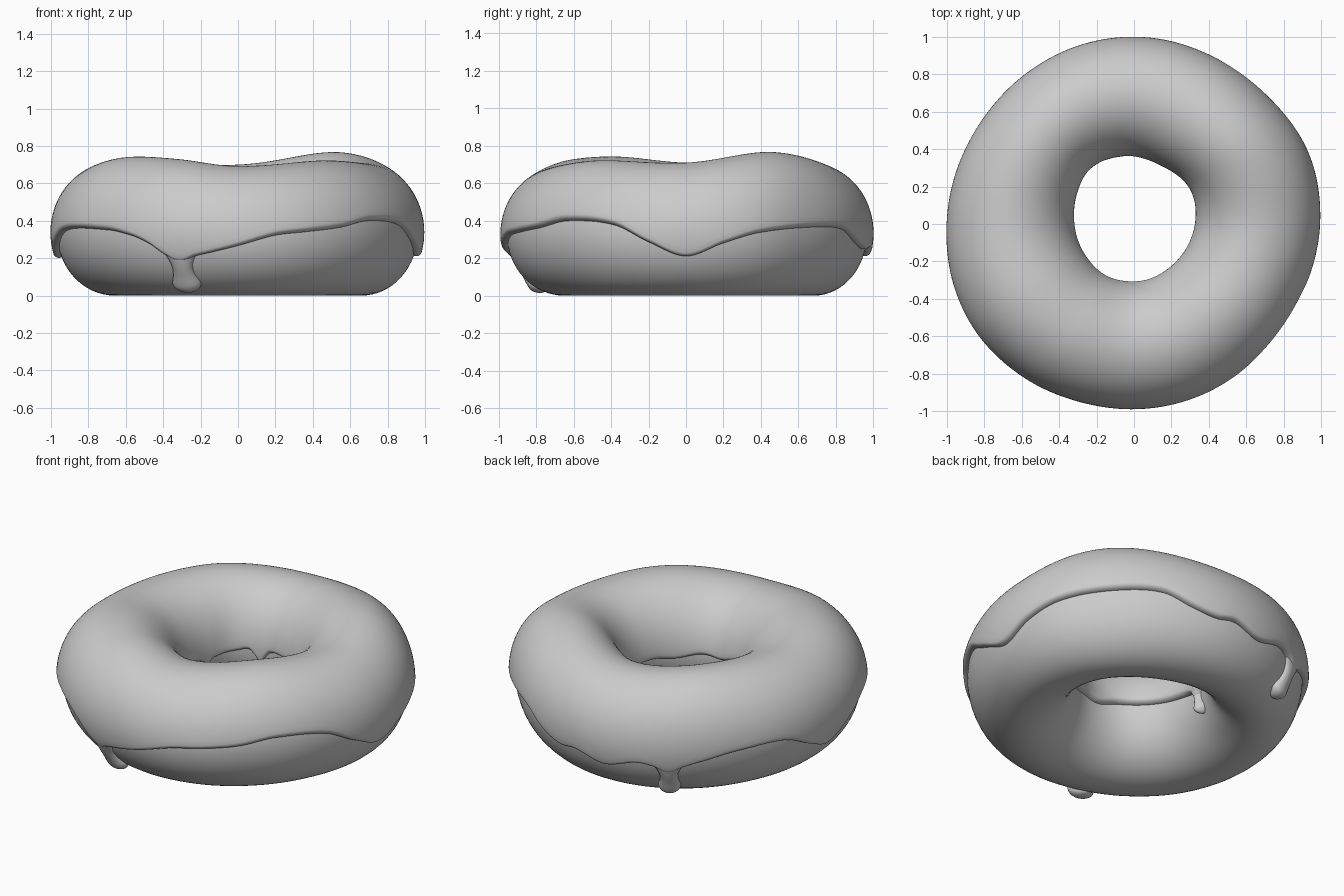
import bpy
from math import sin, cos, asin, pi, radians, sqrt, exp

if "Cube" in bpy.data.objects:
    bpy.data.objects.remove(bpy.data.objects["Cube"])

T = 0.035          # icing thickness
COLS = 360


def ring_curve(keys):
    """Smooth periodic curve through (degrees, value) keys."""
    k = sorted((a % 360, v) for a, v in keys)
    n = len(k)

    def key(i):
        a, v = k[i % n]
        return a + 360 * (i // n), v

    def slope(i):
        (a0, v0), (a1, v1) = key(i - 1), key(i + 1)
        return (v1 - v0) / (a1 - a0)

    def f(deg):
        deg %= 360
        i = max([j for j in range(n) if k[j][0] <= deg], default=-1)
        (a0, v0), (a1, v1) = key(i), key(i + 1)
        h = a1 - a0
        t = (deg - a0) / h
        return ((2*t**3 - 3*t*t + 1) * v0 + (t**3 - 2*t*t + t) * h * slope(i)
                + (3*t*t - 2*t**3) * v1 + (t**3 - t*t) * h * slope(i + 1))
    return f


# Lumpy ring measurements (icing surface), by angle from +x
outer_r = ring_curve([(0, .995), (22, 1.008), (44, .99), (64, .99), (85, 1.0), (105, 1.0),
                      (127, .99), (148, .985), (177, 1.0), (211, 1.025), (235, 1.01),
                      (253, .995), (272, .99), (291, .985), (315, .975), (338, .975)])
hole_r = ring_curve([(0, .325), (32, .352), (66, .343), (101, .367), (129, .375), (152, .345),
                     (180, .317), (212, .307), (240, .31), (271, .305), (310, .30), (340, .31)])
top_z = ring_curve([(0, .71), (41, .767), (90, .70), (135, .72), (180, .71),
                    (213, .742), (240, .73), (270, .692), (315, .722)])
# Height of the icing's lower edge, outside and in the hole
edge_out = ring_curve([(0, .20), (12, .275), (24, .335), (45, .365), (60, .355), (70, .28),
                       (79, .24), (86, .25), (97, .20), (108, .245), (114, .23), (119, .19),
                       (124, .23), (130, .265), (142, .315), (160, .325), (172, .235), (180, .19),
                       (189, .26), (203, .35), (225, .35), (235, .315), (241, .27), (246, .21),
                       (251, .17), (256, .20), (261, .22), (270, .26), (282, .32), (292, .34),
                       (305, .365), (318, .405), (336, .38), (348, .28)])
edge_in = ring_curve([(0, .33), (45, .35), (80, .345), (97, .34), (102, .30), (106, .26),
                      (110, .30), (116, .34), (125, .33), (140, .315), (149, .30), (155, .26),
                      (161, .31), (178, .34), (215, .36), (245, .365), (266, .335), (288, .345),
                      (315, .315), (338, .33)])


def section(deg):
    ro, ri = outer_r(deg) - T, hole_r(deg) + T
    b = (top_z(deg) - T) / 2
    return (ro + ri) / 2, (ro - ri) / 2, b


def surf(deg, phi, t=0.0):
    """Point on the dough pushed out by t."""
    c, a, b = section(deg)
    r = c + (a + t) * cos(phi)
    th = radians(deg)
    return (r * cos(th), r * sin(th), max(0.0, b + (b + t) * sin(phi)))


def phi_at(deg, z, inside):
    b = section(deg)[2]
    p = asin(max(-1, min(1, (z - b) / (b + T))))
    return pi - p if inside else p


def grid_object(name, rows, close_rows=False, caps=False):
    """Skin rows of points; every row is a closed loop."""
    m, n = len(rows), len(rows[0])
    verts = [p for row in rows for p in row]
    faces = [(i * n + j, i * n + (j + 1) % n, ((i + 1) % m) * n + (j + 1) % n, ((i + 1) % m) * n + j)
             for i in range(m if close_rows else m - 1) for j in range(n)]
    if caps:
        faces += [tuple(range(n))[::-1], tuple(range((m - 1) * n, m * n))]
    me = bpy.data.meshes.new(name)
    me.from_pydata(verts, [], faces)
    me.polygons.foreach_set("use_smooth", [True] * len(me.polygons))
    me.update()
    ob = bpy.data.objects.new(name, me)
    bpy.context.collection.objects.link(ob)
    return ob


degs = [360 * i / COLS for i in range(COLS)]

# Dough ring
grid_object("dough", [[surf(d, 2 * pi * j / 64) for d in degs] for j in range(64)], True)

# Icing sheet with rounded lower edges
D, E, M = 0.08, 6, 48
columns = []
for d in degs:
    po, pi_ = phi_at(d, edge_out(d), False), phi_at(d, edge_in(d), True)
    roll = [(D * (1 - cos(pi / 2 * k / E)), -0.006 + (T + 0.006) * sin(pi / 2 * k / E))
            for k in range(E + 1)]
    col = [surf(d, po + f, t) for f, t in roll]
    col += [surf(d, po + D + (pi_ - po - 2 * D) * k / M, T) for k in range(1, M)]
    col += [surf(d, pi_ - f, t) for f, t in reversed(roll)]
    columns.append(col)
grid_object("icing", [list(r) for r in zip(*columns)])


# Icing drips: flattened tubes running down the dough, flared at the top, bulb at the end
def drip(name, deg, z_top, z_bottom, neck, bulb, inside=False):
    p0, p1 = phi_at(deg, z_top, inside), phi_at(deg, z_bottom, inside)
    rows = []
    for k in range(33):
        s = sin(pi / 2 * k / 32)
        w = neck + neck * 1.3 * max(0, 1 - s / 0.45) ** 2 + (bulb - neck) * exp(-((s - .8) / .2) ** 2)
        end = sqrt(max(0.0004, 1 - max(0, (s - .72) / .28) ** 2))
        h = (T - 0.003 + 0.02 * exp(-((s - .8) / .2) ** 2)) * end
        phi = p0 + (p1 - p0) * s
        c, a, b = section(deg)
        r = c + a * cos(phi)
        row = []
        for j in range(20):
            q = 2 * pi * j / 20
            side = -1 if inside else 1
            row.append(surf(deg - side * w * end * cos(q) / r * 180 / pi, phi, h * sin(q)))
        rows.append(row)
    grid_object(name, rows, caps=True)


drip("front_drip", 251, .26, .0, .055, .08)
drip("back_drip", 119, .27, .02, .05, .065)
drip("hole_drip_back", 106, .34, .19, .018, .026, True)
drip("hole_drip_left", 155, .34, .16, .02, .03, True)
